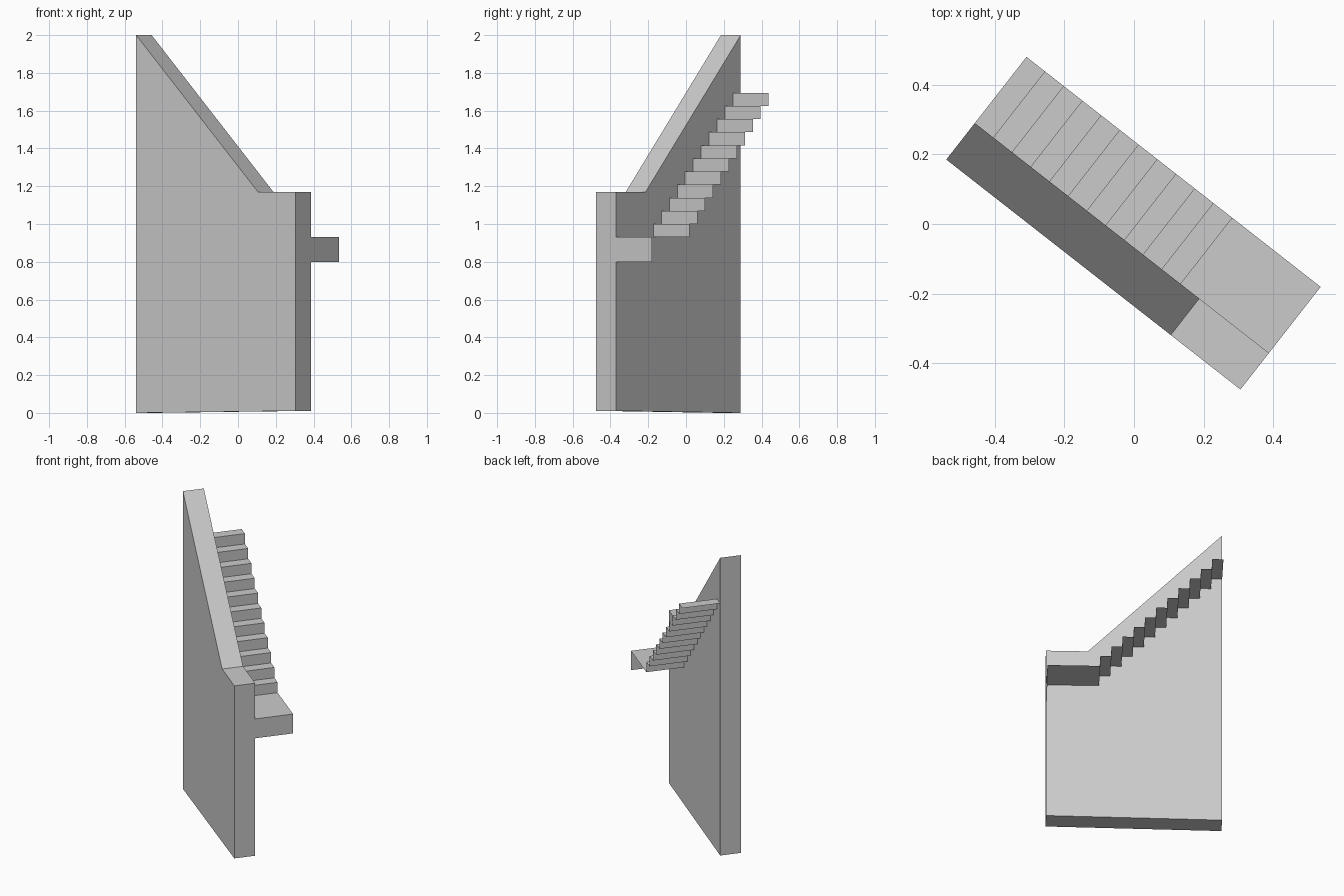
import bpy, bmesh
from mathutils import Vector

if "Cube" in bpy.data.objects:
    bpy.data.objects.remove(bpy.data.objects["Cube"])

# Local axes: s runs along the wall, n runs outwards on the stair side
ORIGIN = Vector((-0.539, 0.185, 0))
U = Vector((0.788, -0.616, 0)).normalized()
N = Vector((-U.y, U.x, 0))
LENGTH, THICK, WIDTH = 1.072, 0.133, 0.241
STEPS, RUN, RISE = 11, 0.0682, 0.0695
LANDING_Z, LANDING_LOW = 0.93, 0.80


def point(s, n, z):
    return ORIGIN + U * s + N * n + Vector((0, 0, z))


def finish(name, bm):
    mesh = bpy.data.meshes.new(name)
    bm.to_mesh(mesh)
    bm.free()
    obj = bpy.data.objects.new(name, mesh)
    bpy.context.collection.objects.link(obj)


# Solid side wall with a sloping top edge
profile = [(0, 0), (LENGTH, 0.011), (LENGTH, 1.17), (0.818, 1.17), (0, 2.0)]
bm = bmesh.new()
face = bm.faces.new([bm.verts.new(point(s, 0, z)) for s, z in profile])
ext = bmesh.ops.extrude_face_region(bm, geom=[face], use_keep_orig=True)
bmesh.ops.translate(bm, vec=N * THICK,
                    verts=[g for g in ext["geom"] if isinstance(g, bmesh.types.BMVert)])
bmesh.ops.recalc_face_normals(bm, faces=bm.faces)
finish("stair_wall", bm)

# Thin open stair surface: treads, risers, landing and its end drop
path = []
for i in range(STEPS):
    z = LANDING_Z + RISE * (STEPS - i)
    path += [(RUN * i, z), (RUN * (i + 1), z)]
path += [(RUN * STEPS, LANDING_Z), (LENGTH, LANDING_Z), (LENGTH, LANDING_LOW)]

bm = bmesh.new()
rows = [[bm.verts.new(point(s, n, z)) for n in (THICK, THICK + WIDTH)] for s, z in path]
for a, b in zip(rows, rows[1:]):
    bm.faces.new((a[0], b[0], b[1], a[1]))
finish("stair_treads_and_landing", bm)
